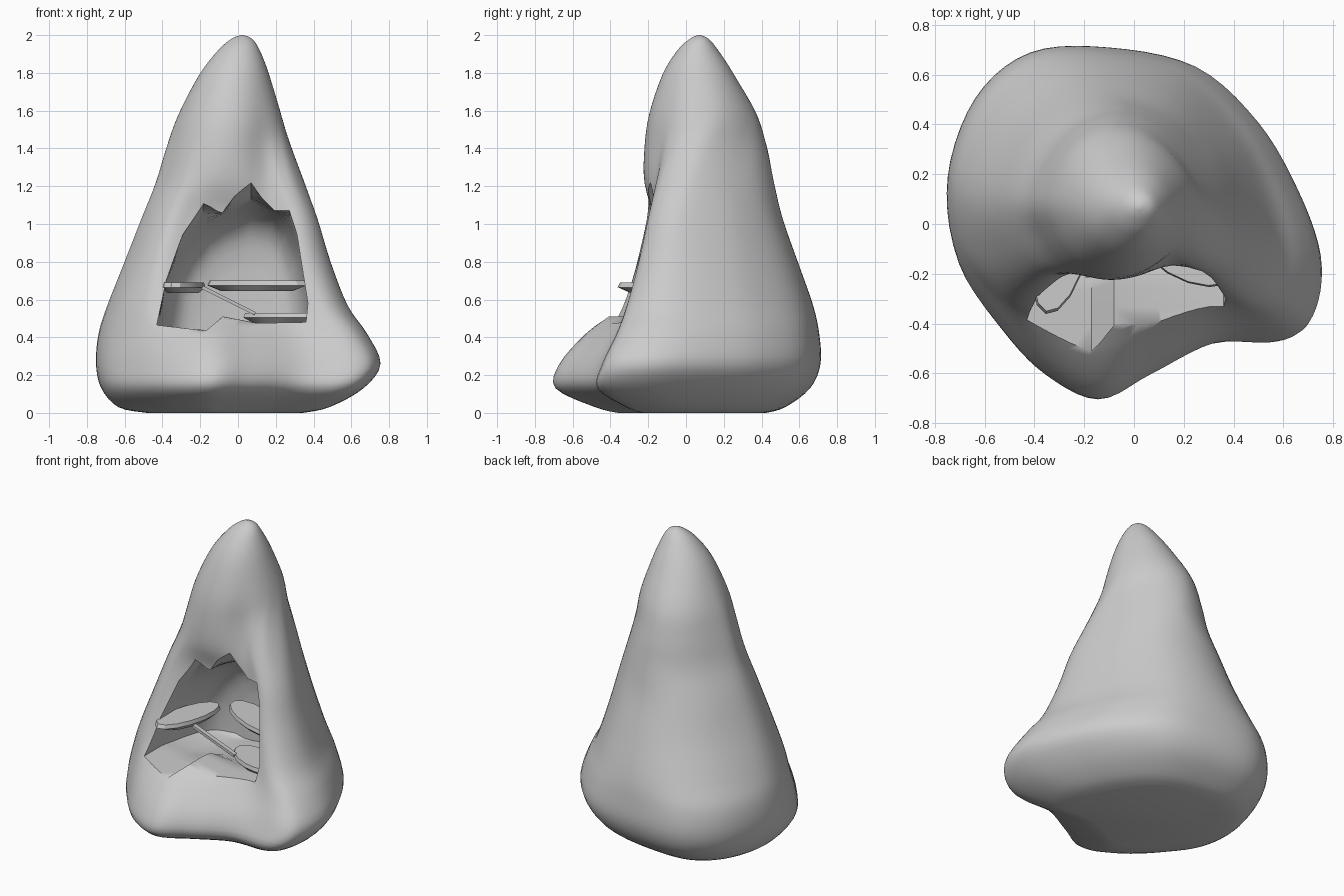
import bpy, bmesh, math
from mathutils import Vector

if "Cube" in bpy.data.objects:
    bpy.data.objects.remove(bpy.data.objects["Cube"])

def catmull(a, b, c, d, t):
    return 0.5 * (2*b + (c - a)*t + (2*a - 5*b + 4*c - d)*t*t + (3*b - a - 3*c + d)*t**3)

def refine(items, n, closed):
    """Insert n-1 spline points between neighbours."""
    m, out = len(items), []
    get = (lambda i: items[i % m]) if closed else (lambda i: items[max(0, min(m-1, i))])
    for i in range(m if closed else m - 1):
        for k in range(n):
            out.append(catmull(get(i-1), get(i), get(i+1), get(i+2), k / n))
    return out if closed else out + [items[-1]]

def mix(a, b, t):
    return [(p[0] + (q[0] - p[0])*t, p[1] + (q[1] - p[1])*t) for p, q in zip(a, b)]

def loft(name, rings):
    bm = bmesh.new()
    vs = [[bm.verts.new(p) for p in r] for r in rings]
    n = len(rings[0])
    for a, b in zip(vs, vs[1:]):
        for i in range(n):
            bm.faces.new((a[i], a[(i+1) % n], b[(i+1) % n], b[i]))
    bm.faces.new(vs[0][::-1])
    bm.faces.new(vs[-1])
    bmesh.ops.recalc_face_normals(bm, faces=bm.faces)
    me = bpy.data.meshes.new(name)
    bm.to_mesh(me)
    bm.free()
    ob = bpy.data.objects.new(name, me)
    bpy.context.collection.objects.link(ob)
    return ob

def smooth(ob, angle):
    bpy.ops.object.select_all(action='DESELECT')
    ob.select_set(True)
    bpy.context.view_layer.objects.active = ob
    bpy.ops.object.shade_smooth_by_angle(angle=math.radians(angle))

# Plan outlines of the rock: foot, waist, brow, peak (start at front left, anticlockwise)
foot = [(-.53, -.43), (-.35, -.61), (-.13, -.71), (.08, -.61), (.35, -.48), (.63, -.47), (.73, -.37), (.75, -.15),
        (.66, .12), (.5, .4), (.25, .63), (-.1, .71), (-.42, .69), (-.64, .5), (-.75, .17), (-.71, -.16)]
waist = [(-.44, -.26), (-.28, -.25), (-.1, -.23), (.08, -.22), (.25, -.23), (.38, -.26), (.47, -.2), (.51, -.07),
         (.47, .12), (.37, .33), (.18, .53), (-.06, .61), (-.3, .57), (-.5, .4), (-.62, .12), (-.56, -.12)]
brow = [(-.3, -.15), (-.2, -.2), (-.1, -.22), (.02, -.2), (.14, -.14), (.22, -.13), (.29, -.1), (.34, 0),
        (.33, .1), (.26, .24), (.14, .38), (-.02, .45), (-.2, .41), (-.34, .29), (-.43, .1), (-.38, -.04)]
peak = [(math.cos(math.radians(-135 + 22.5*i)), math.sin(math.radians(-135 + 22.5*i))) for i in range(16)]

def fit(shape, z, x0, x1, y0, y1):
    xs, ys = zip(*shape)
    f = lambda v, s, a, b: a + (v - min(s)) / (max(s) - min(s)) * (b - a)
    return [Vector((f(x, xs, x0, x1), f(y, ys, y0, y1), z)) for x, y in shape]

round_brow = [tuple(v[:2]) for v in fit(peak, 0, -.385, .295, -.2, .43)]
levels = [fit(*a) for a in (
    (foot, 0, -.48, .34, -.36, .42), (foot, .03, -.63, .48, -.48, .52), (foot, .13, -.72, .66, -.69, .65),
    (foot, .26, -.748, .75, -.67, .705), (mix(foot, waist, .25), .42, -.735, .68, -.53, .7),
    (mix(foot, waist, .75), .57, -.69, .58, -.35, .67), (waist, .8, -.6, .49, -.25, .59),
    (waist, 1.03, -.51, .42, -.2, .51), (mix(waist, brow, .8), 1.22, -.435, .35, -.22, .465),
    (mix(brow, round_brow, .25), 1.4, -.38, .285, -.22, .43), (mix(brow, round_brow, .7), 1.58, -.315, .225, -.195, .37),
    (peak, 1.79, -.205, .165, -.125, .255), (peak, 1.92, -.105, .115, -.045, .17),
    (peak, 1.98, -.035, .075, .02, .12), (peak, 2.0, .015, .03, .062, .078))]
levels = [refine(r, 5, True) for r in levels]
columns = [refine(list(c), 4, False) for c in zip(*levels)]
rock = loft("rock_shell", [list(r) for r in zip(*columns)])

# Hollow with a jagged opening, turning into a rounded chamber
opening = [(-.43, .465), (-.3, .45), (-.17, .435), (-.08, .51), (.1, .475), (.36, .48), (.37, .58), (.31, .95),
           (.27, 1.08), (.19, 1.07), (.07, 1.23), (-.02, 1.15), (-.08, 1.06), (-.18, 1.12), (-.29, .95), (-.38, .7)]
chamber = [(-.43, .45), (-.3, .42), (-.17, .42), (-.08, .43), (.1, .43), (.37, .44), (.38, .58), (.35, .82),
           (.28, 1), (.2, 1.08), (.07, 1.12), (-.02, 1.09), (-.1, 1.06), (-.2, 1), (-.31, .86), (-.4, .68)]
sections = []
for y, t, k in ((-.9, 0, 1), (-.4, 0, 1), (-.3, 0, 1), (-.19, .1, 1), (-.08, .7, .98), (.04, 1, .94),
                (.15, 1, .86), (.22, 1, .72), (.25, 1, .5)):
    sections.append([Vector((.04 + (x - .04)*k, y, .43 + (z - .43)*k)) for x, z in mix(opening, chamber, t)])
strips = [refine(list(c), 3, False) for c in zip(*sections)]
cutter = loft("hollow_cutter", [list(r) for r in zip(*strips)])
cutter.hide_render = True
cut = rock.modifiers.new("hollow", 'BOOLEAN')
cut.operation, cut.solver, cut.object = 'DIFFERENCE', 'EXACT', cutter
bpy.context.view_layer.objects.active = rock
bpy.ops.object.modifier_apply(modifier="hollow")
bpy.data.objects.remove(cutter)
smooth(rock, 45)

# Shelves: leaf-shaped slabs with a narrower underside
def shelf(name, cx, cy, z, length, width, turn):
    c, s = math.cos(math.radians(turn)), math.sin(math.radians(turn))
    rings = []
    for dz, k in ((-.035, .72), (-.005, 1), (.02, .95)):
        ring = []
        for i in range(14):
            a = math.tau * i / 14
            u, v = length * k * math.cos(a), width * k * math.sin(a)
            ring.append((cx + u*c - v*s, cy + u*s + v*c, z + dz))
        rings.append(ring)
    smooth(loft(name, rings), 30)

shelf("left_shelf", -.29, -.12, .67, .25, .1, 75)
shelf("back_shelf", .1, .06, .68, .29, .11, -25)
shelf("lower_right_shelf", .22, -.12, .51, .21, .11, 155)

# Plank joining the left and lower shelves
a, b = Vector((-.19, -.2, .665)), Vector((.09, -.16, .525))
side = Vector((0, .015, 0))
up = Vector((.004, 0, .008))
loft("plank", [[p - side - up, p + side - up, p + side + up, p - side + up] for p in (a, b)])
